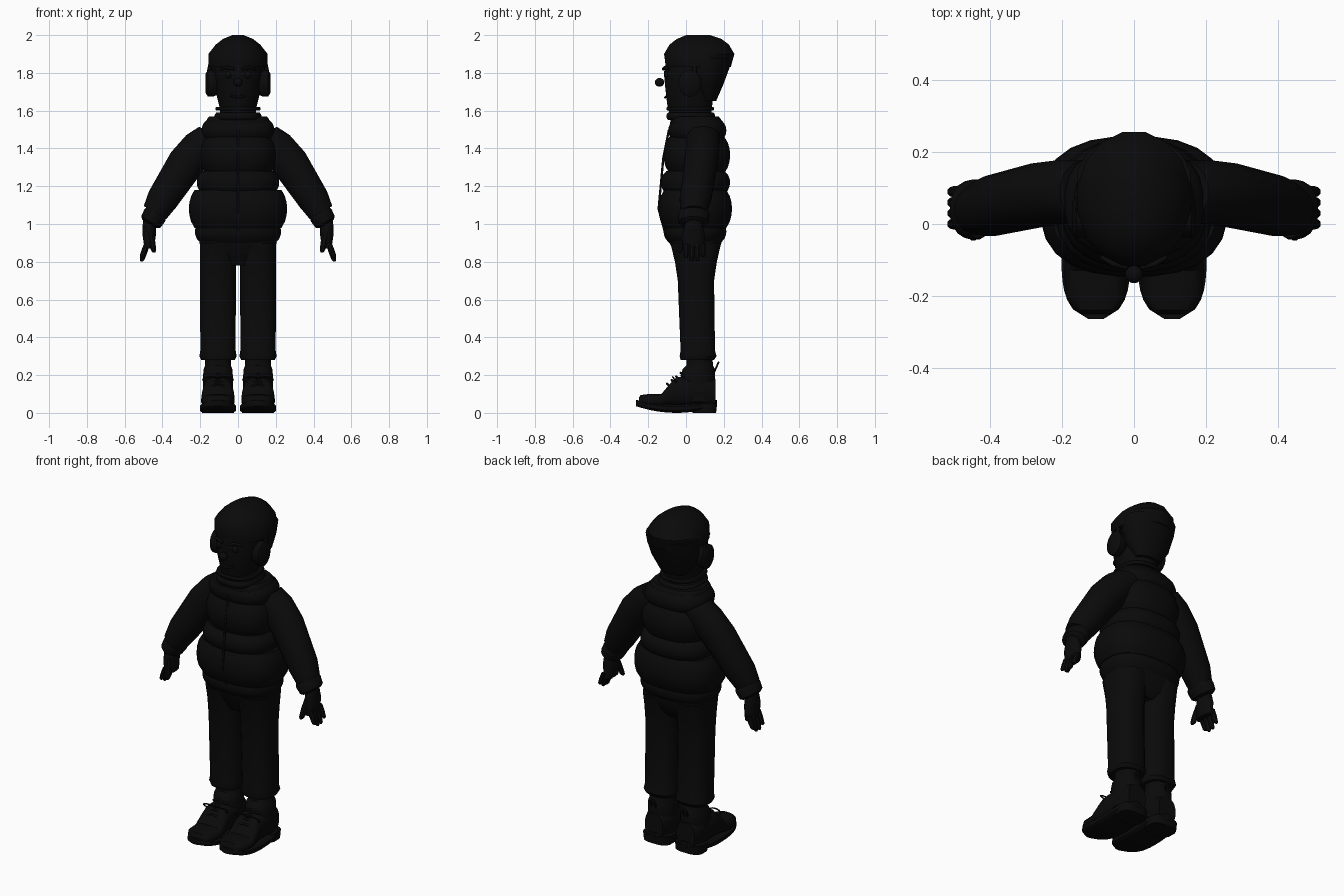
import bpy, bmesh, math
from mathutils import Vector

if "Cube" in bpy.data.objects:
    bpy.data.objects.remove(bpy.data.objects["Cube"])

shade = (.003, .003, .003, 1)
black = bpy.data.materials.new("soft_black")
black.use_nodes = True
black.diffuse_color = shade
black.node_tree.nodes["Principled BSDF"].inputs["Base Color"].default_value = shade

X, Y, Z = Vector((1, 0, 0)), Vector((0, 1, 0)), Vector((0, 0, 1))


def place(name, data, pair):
    """Link the part; paired parts get their other side from a mirror."""
    data.materials.append(black)
    part = bpy.data.objects.new(name, data)
    bpy.context.collection.objects.link(part)
    if pair:
        mirror = part.modifiers.new("other_side", 'MIRROR')
        mirror.use_mirror_merge = False
    return part


def finish(name, bm, pair):
    bmesh.ops.recalc_face_normals(bm, faces=bm.faces)
    mesh = bpy.data.meshes.new(name)
    bm.to_mesh(mesh)
    bm.free()
    part = place(name, mesh, pair)
    bpy.ops.object.select_all(action='DESELECT')
    part.select_set(True)
    bpy.context.view_layer.objects.active = part
    bpy.ops.object.shade_smooth_by_angle(angle=math.radians(40))


def loft(name, rings, u=X, v=Y, sides=16, power=2, pair=False):
    """Skin superellipse rings given as centre, radius along u, radius along v."""
    bm = bmesh.new()

    def bend(value):
        return math.copysign(abs(value) ** (2 / power), value)

    loops = []
    for centre, ru, rv in rings:
        angles = [math.tau * (i + .5) / sides for i in range(sides)]
        loops.append([bm.verts.new(Vector(centre) + u * ru * bend(math.cos(a))
                                   + v * rv * bend(math.sin(a))) for a in angles])
    for lower, upper in zip(loops, loops[1:]):
        for i in range(sides):
            bm.faces.new((lower[i - 1], lower[i], upper[i], upper[i - 1]))
    bm.faces.new(loops[0])
    bm.faces.new(loops[-1])
    finish(name, bm, pair)


def stack(name, rows, x=0, **options):
    """Upright part from rows of height, half width, front and back."""
    rings = [((x, (front + back) / 2, z), width, (back - front) / 2)
             for z, width, front, back in rows]
    loft(name, rings, **options)


def roll(name, low, high, width, front, back):
    """Padded band, pinched at its two seams."""
    steps = 6
    depth = min(.03, (high - low) / 4)
    rows = []
    for i in range(steps + 1):
        pinch = depth * (1 - math.sin(math.pi * i / steps) ** .7) if 0 < i < steps else depth
        z = low + (high - low) * i / steps
        rows.append((z, width - pinch, front + pinch, back - pinch))
    stack(name, rows, sides=24, power=2.5)


def capsule(name, start, end, radius):
    """Finger with a rounded, slightly narrower tip."""
    start, end = Vector(start), Vector(end)
    profile = ((0, 1), (.5, 1), (.9, .8), (1, .4))
    loft(name, [(start.lerp(end, t), radius * k, radius * k) for t, k in profile],
         sides=8, pair=True)


def ball(name, centre, size, pair=False):
    bm = bmesh.new()
    bmesh.ops.create_uvsphere(bm, u_segments=16, v_segments=10, radius=1)
    for vert in bm.verts:
        vert.co = Vector(centre) + vert.co * Vector(size)
    finish(name, bm, pair)


def cord(name, points, radius, closed=False, pair=False):
    curve = bpy.data.curves.new(name, 'CURVE')
    curve.dimensions = '3D'
    curve.bevel_depth = radius
    curve.bevel_resolution = 2
    curve.use_fill_caps = True
    spline = curve.splines.new('POLY')
    spline.points.add(len(points) - 1)
    for point, position in zip(spline.points, points):
        point.co = (*position, 1)
    spline.use_cyclic_u = closed
    place(name, curve, pair)


def arc(centre, u, v, turn=math.tau, steps=16):
    angles = [turn * i / steps for i in range(steps + 1)]
    return [Vector(centre) + u * math.cos(a) + v * math.sin(a) for a in angles]


# Head and face
stack("head", [(1.55, .09, -.08, .13), (1.62, .1, -.1, .14), (1.7, .12, -.11, .15),
               (1.8, .13, -.12, .16), (1.9, .12, -.1, .16)])
ball("nose", (0, -.14, 1.75), (.025, .025, .023))
ball("eyes", (.05, -.1, 1.79), (.02, .015, .02), pair=True)
cord("brows", [(.02, -.12, 1.82), (.06, -.11, 1.83), (.09, -.09, 1.82)], .008, pair=True)
cord("mouth", [(-.04, -.1, 1.68), (0, -.11, 1.67), (.04, -.1, 1.68)], .006)

# Hat with a low back and a raised crown, and ear pads on a band
stack("hat_back", [(1.65, .08, .08, .16), (1.74, .14, .02, .2), (1.82, .16, 0, .23),
                   (1.88, .16, 0, .25)])
stack("hat_crown", [(1.83, .16, -.11, .24), (1.9, .16, -.12, .26), (1.95, .12, -.09, .23),
                    (1.98, .08, -.05, .19), (2, .03, 0, .13)])
ear = Vector((0, .02, 1.745))
loft("ear_pads", [(ear + X * x, r, r * 1.2) for x, r in
                  ((.11, .05), (.13, .06), (.16, .06), (.173, .04))], u=Y, v=Z, pair=True)
cord("headband", arc(ear + Y * .025, X * .16, Z * .243, math.pi), .011)

# Neck bands and quilted vest rolls, top to bottom
roll("shirt_collar", 1.6, 1.62, .12, -.105, .15)
roll("neck_band", 1.55, 1.59, .125, -.105, .155)
roll("vest_collar", 1.5, 1.57, .17, -.085, .19)
roll("vest_yoke", 1.44, 1.55, .195, -.095, .215)
roll("vest_chest", 1.27, 1.46, .205, -.12, .235)
roll("vest_waist", 1.16, 1.28, .22, -.135, .235)
roll("vest_hips", .98, 1.18, .262, -.147, .245)
roll("jacket_hem", .9, 1.02, .23, -.12, .215)
cord("vest_zip", [(0, -.11, .95), (0, -.145, 1.08), (0, -.12, 1.35), (0, -.09, 1.5)], .006)

# Sleeves gathered into cuffs, built square to the slope of the arm
across = Vector((.86, 0, .51))
sleeve = ((.13, .09, 1.47, .09), (.19, .09, 1.42, .1), (.27, .08, 1.33, .1),
          (.4, .05, 1.13, .085), (.44, .04, 1.06, .07))
loft("sleeves", [((x, y, z), r, min(r, .09)) for x, y, z, r in sleeve], u=across, pair=True)
cuff, hang = Vector((.45, .04, 1.03)), Vector((.3, 0, -.5))
loft("cuffs", [(cuff + hang * t, r, r + .02) for t, r in
               ((-.06, .06), (-.03, .065), (.04, .06), (.06, .045))], u=across, pair=True)

# Hands
stack("palms", [(1.02, .034, 0, .08), (.95, .037, -.02, .1), (.87, .026, -.02, .1)],
      x=.47, pair=True)
for i, name in enumerate(("index", "middle", "ring", "little")):
    y = .03 * i
    tip = .8 + .01 * (i - 1.4) ** 2
    capsule(name + "_fingers", (.48, y, .9), (.51, y, tip), .017)
capsule("thumbs", (.465, 0, .96), (.445, -.035, .85), .019)

# Trousers
stack("trouser_seat", [(.78, .12, -.03, .13), (.82, .19, -.05, .16), (.9, .206, -.09, .19),
                       (.95, .206, -.1, .19)], power=2.8)
leg = .106
stack("trouser_legs", [(.28, .09, -.03, .15), (.3, .1, -.035, .163), (.33, .095, -.03, .155),
                       (.7, .096, -.045, .15), (.8, .097, -.06, .165), (.9, .098, -.085, .188)],
      x=leg, power=2.6, pair=True)

# Boots: shaft, upper, sprung sole and heel
stack("boot_shafts", [(.06, .08, -.02, .155), (.2, .08, -.03, .155), (.23, .078, -.02, .155),
                      (.25, .07, 0, .145), (.3, .07, 0, .14)], x=leg, pair=True)
upper = ((-.25, .04, .08), (-.24, .06, .095), (-.2, .085, .1), (-.13, .09, .1),
         (-.09, .086, .15), (-.05, .08, .19), (.1, .08, .2), (.155, .06, .18))
base = .03
loft("boot_uppers", [((leg, y, (base + top) / 2), width, (top - base) / 2)
                     for y, width, top in upper], v=Z, power=2.6, pair=True)
sole = []
for i in range(-8, 9):
    t = i / 8.1
    sole.append(((leg, -.05 + .217 * t, .023 + .03 * t * t),
                 .097 * (1 - t ** 4) ** .5, .023 - .006 * t * t))
loft("boot_soles", sole, v=Z, power=4, pair=True)
stack("boot_heels", [(0, .085, .035, .16), (.05, .088, .03, .166)], x=leg, power=3.2, pair=True)

# Laces, bows and heel pulls
for i in range(4):
    middle = Vector((leg, -.1 + .024 * i, .155 + .019 * i))
    drop = Vector((0, .016, -.02))
    cord("laces_%d" % (i + 1), [middle + drop - X * .05, middle, middle + drop + X * .05],
         .006, pair=True)
for name, offset in (("inner", -.04), ("outer", .04)):
    cord(name + "_bows", arc((leg + offset, -.06, .175), X * .04, Vector((0, -.01, .016))),
         .004, closed=True, pair=True)
cord("heel_pulls", arc((leg, .16, .24), Vector((0, .012, .027)), X * .014), .005,
     closed=True, pair=True)
